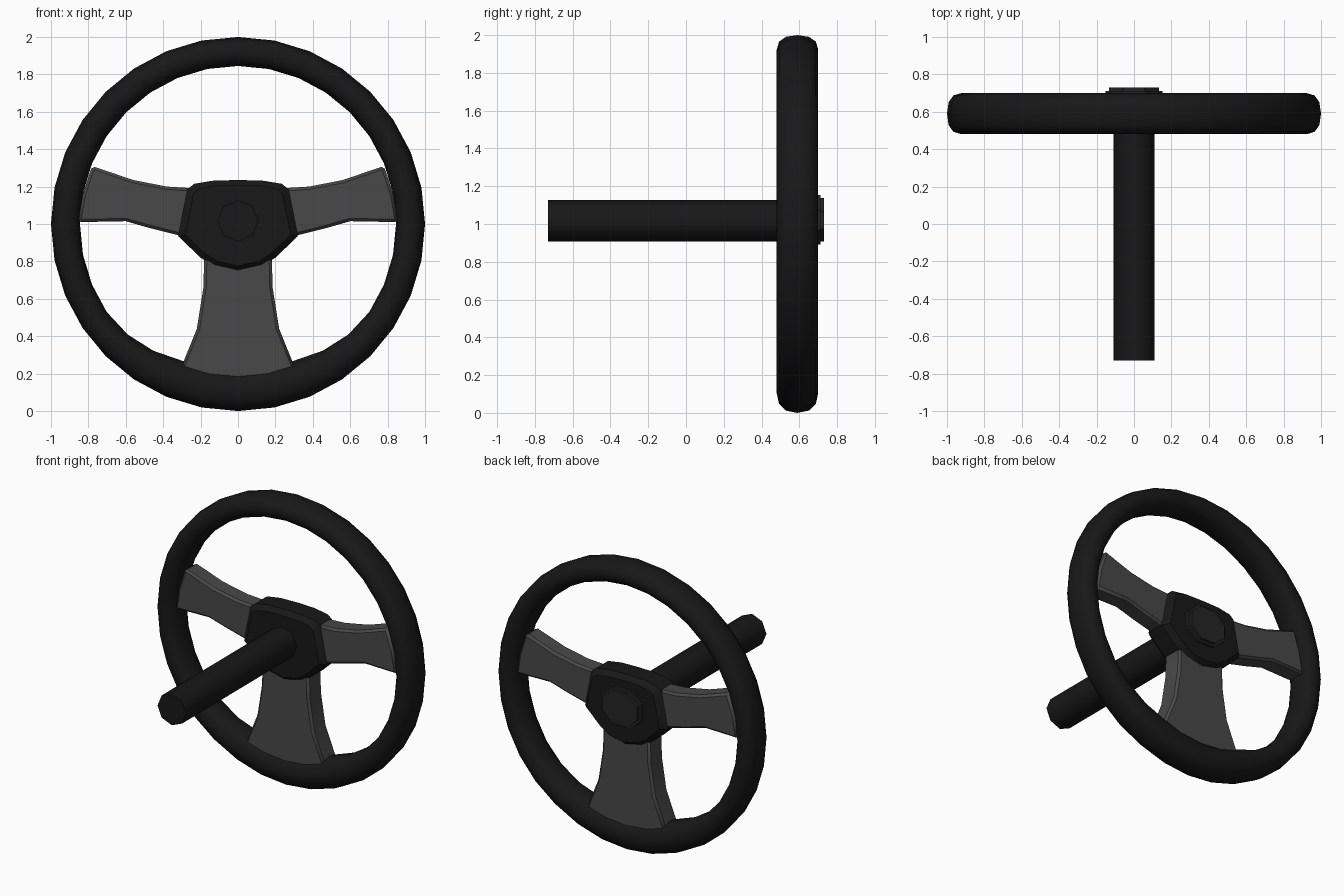
import bpy, bmesh
from math import sin, cos, pi, copysign

if "Cube" in bpy.data.objects:
    bpy.data.objects.remove(bpy.data.objects["Cube"])

RIM_Y = 0.59


def material(name, v):
    m = bpy.data.materials.new(name)
    m.diffuse_color = (v, v, v, 1)
    m.use_nodes = True
    m.node_tree.nodes["Principled BSDF"].inputs["Base Color"].default_value = m.diffuse_color
    return m


BLACK = material("black_leather", 0.009)
PAD = material("pad_dark_grey", 0.018)
GREY = material("spoke_grey", 0.065)


def make(name, bm, mat, angle=40):
    bmesh.ops.recalc_face_normals(bm, faces=bm.faces)
    me = bpy.data.meshes.new(name)
    bm.to_mesh(me)
    bm.free()
    me.materials.append(mat)
    ob = bpy.data.objects.new(name, me)
    bpy.context.collection.objects.link(ob)
    bpy.ops.object.select_all(action='DESELECT')
    ob.select_set(True)
    bpy.context.view_layer.objects.active = ob
    bpy.ops.object.shade_smooth_by_angle(angle=angle * pi / 180)
    return ob


def loft(name, sections, mat, closed=False, angle=40):
    """Bridge equal-length point rings; cap the ends unless closed."""
    bm = bmesh.new()
    rings = [[bm.verts.new(p) for p in s] for s in sections]
    n = len(rings[0])
    count = len(rings)
    for i in range(count if closed else count - 1):
        a, b = rings[i], rings[(i + 1) % count]
        for j in range(n):
            k = (j + 1) % n
            bm.faces.new((a[j], a[k], b[k], b[j]))
    if not closed:
        bm.faces.new(rings[0])
        bm.faces.new(rings[-1])
    return make(name, bm, mat, angle)


def plate(name, outline, y0, y1, bevel, mat):
    """Front-view outline extruded along y with softened edges."""
    ob = loft(name, [[(x, y, z) for x, z in outline] for y in (y0, y1)], mat)
    mod = ob.modifiers.new("soft_edge", 'BEVEL')
    mod.width = bevel
    mod.segments = 1
    mod.limit_method = 'ANGLE'
    mod.angle_limit = 1.0
    return ob


def mirrored(half):
    """Half outline (x >= 0, top to bottom) to full outline."""
    return half + [(-x, z) for x, z in reversed(half) if x > 0]


# Rim: 32 segments, rounded section that thickens inward at the bottom grip
inner = {0: 0.79, 1: 0.79, 2: 0.79, 3: 0.815, 4: 0.835}
sections = []
for i in range(32):
    t = 2 * pi * i / 32
    r_in = inner.get(min(i, 32 - i), 0.845)
    mid, half = (1 + r_in) / 2, (1 - r_in) / 2
    ring = []
    for j in range(12):
        a = 2 * pi * (j + 0.0) / 12
        c, s = cos(a), sin(a)
        r = mid + half * copysign(abs(c) ** 0.85, c)
        ring.append((r * sin(t), RIM_Y + 0.11 * copysign(abs(s) ** 0.85, s), 1 - r * cos(t)))
    sections.append(ring)
loft("rim", sections, BLACK, closed=True, angle=60)

# Side spokes
side = [(0.22, 1.19), (0.38, 1.2), (0.56, 1.235), (0.78, 1.31), (0.83, 1.16),
        (0.855, 1.01), (0.6, 1.015), (0.46, 0.975), (0.32, 0.94), (0.22, 0.93)]
for label, s in (("right", 1), ("left", -1)):
    plate(label + "_spoke", [(s * x, z) for x, z in side], 0.525, 0.655, 0.015, GREY)

# Bottom spoke
plate("bottom_spoke", mirrored([(0, 0.86), (0.18, 0.86), (0.185, 0.66), (0.22, 0.44),
                                (0.305, 0.23), (0.2, 0.185), (0, 0.165)]),
      0.515, 0.665, 0.015, GREY)

# Hub with chamfered front and back faces
hub = mirrored([(0, 1.235), (0.13, 1.232), (0.235, 1.215), (0.27, 1.185), (0.32, 0.935),
                (0.2, 0.82), (0.13, 0.775), (0, 0.745)])
loft("hub", [[(x * k, y, 1 + (z - 1) * k) for x, z in hub]
             for y, k in ((0.49, 0.88), (0.525, 1), (0.655, 1), (0.695, 0.88))], BLACK, angle=35)


def turned(name, steps, sides, mat, phase=0.0, zc=1.017, angle=50):
    """Stack of (y, x radius, z radius) rings around the column axis."""
    angs = [2 * pi * (j + phase) / sides for j in range(sides)]
    return loft(name, [[(rx * cos(a), y, zc + rz * sin(a)) for a in angs]
                       for y, rx, rz in steps], mat, angle=angle)


# Column behind the hub
turned("steering_column", [(-0.73, 0.11, 0.11), (0.55, 0.11, 0.11)], 8, BLACK)

# Stepped octagonal horn pad
turned("horn_pad_base", [(0.685, 0.165, 0.142), (0.712, 0.165, 0.142)], 8, PAD, 0.5, 1.022, 20)
turned("horn_pad", [(0.70, 0.145, 0.125), (0.73, 0.145, 0.125)], 8, PAD, 0.5, 1.022, 20)
